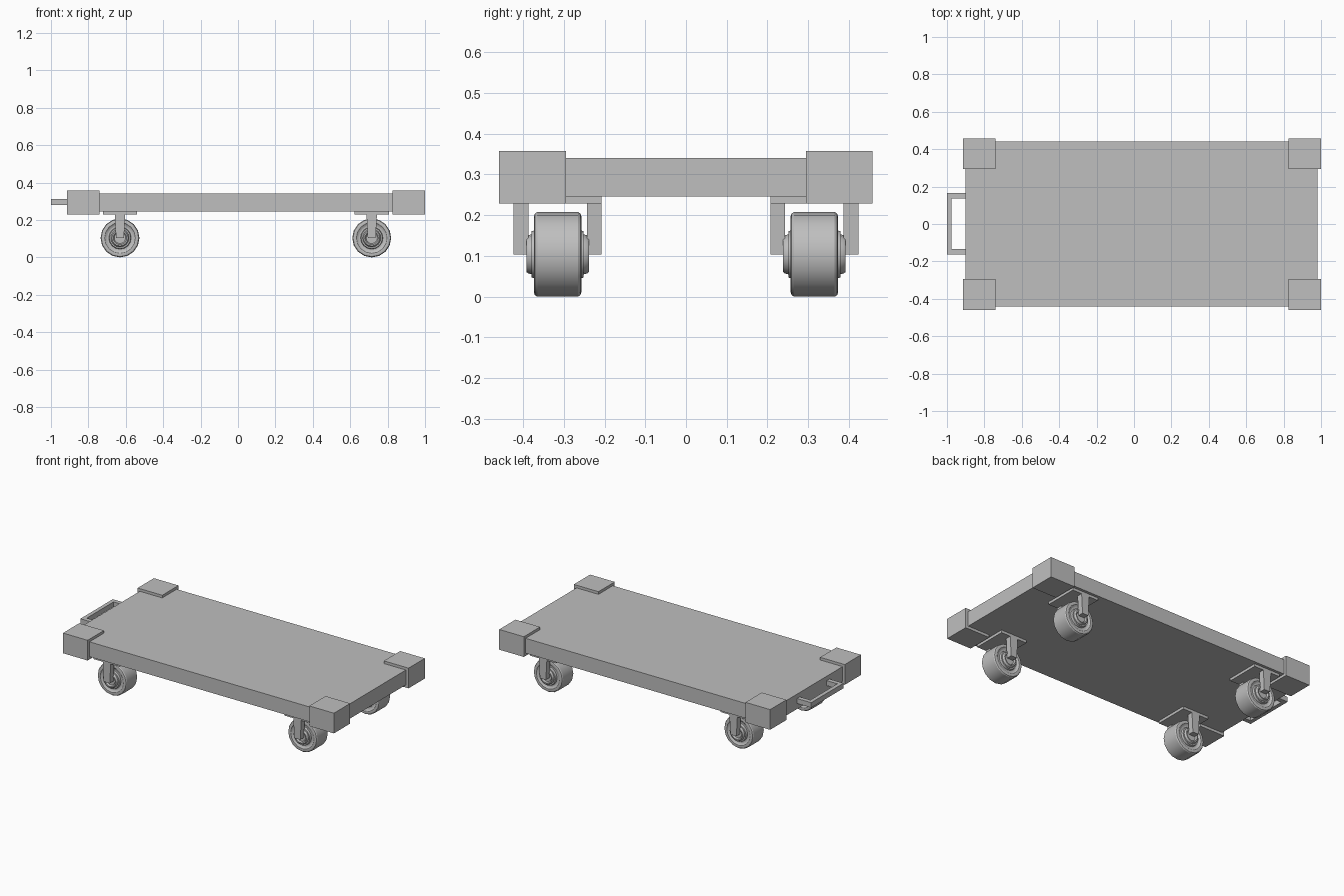
import bpy
import bmesh
import math
from mathutils import Vector

cube = bpy.data.objects.get("Cube")
if cube:
    bpy.data.objects.remove(cube, do_unlink=True)

GREY = (0.52, 0.52, 0.52, 1.0)
grey = bpy.data.materials.new("mid grey")
grey.use_nodes = True
grey.diffuse_color = GREY
grey.node_tree.nodes["Principled BSDF"].inputs["Base Color"].default_value = GREY


def add_object(name, bm):
    bmesh.ops.recalc_face_normals(bm, faces=bm.faces)
    mesh = bpy.data.meshes.new(name)
    bm.to_mesh(mesh)
    bm.free()
    mesh.materials.append(grey)
    obj = bpy.data.objects.new(name, mesh)
    bpy.context.collection.objects.link(obj)
    return obj


def box(name, low, high, taper=1.0):
    """Box between two corners; taper scales the x width of its bottom."""
    low, high = Vector(low), Vector(high)
    bm = bmesh.new()
    bmesh.ops.create_cube(bm, size=1)
    for v in bm.verts:
        if v.co.z < 0:
            v.co.x *= taper
    bmesh.ops.scale(bm, vec=high - low, verts=bm.verts)
    bmesh.ops.translate(bm, vec=(low + high) / 2, verts=bm.verts)
    add_object(name, bm)


def lathe(name, half_profile, centre, steps):
    """Turn a mirrored (offset, radius) profile around the y axis."""
    points = [(-y, r) for y, r in half_profile] + [(y, r) for y, r in reversed(half_profile)]
    bm = bmesh.new()
    verts = [bm.verts.new((0, y, r)) for y, r in points]
    edges = [bm.edges.new(pair) for pair in zip(verts, verts[1:])]
    bmesh.ops.spin(bm, geom=verts + edges, cent=(0, 0, 0), axis=(0, 1, 0),
                   angle=math.tau, steps=steps, use_duplicate=False)
    bmesh.ops.remove_doubles(bm, verts=bm.verts, dist=0.0005)
    bmesh.ops.translate(bm, vec=centre, verts=bm.verts)
    obj = add_object(name, bm)
    bpy.ops.object.select_all(action='DESELECT')
    obj.select_set(True)
    bpy.context.view_layer.objects.active = obj
    bpy.ops.object.shade_smooth_by_angle(angle=math.radians(30))


# Flat deck
box("deck", (-0.90, -0.44, 0.246), (0.98, 0.44, 0.341))

# Corner bumpers
for end, x in (("right", -0.915), ("left", 0.825)):
    for side, y in (("front", -0.459), ("back", 0.294)):
        box(f"{side}_{end}_bumper", (x, y, 0.229), (x + 0.174, y + 0.164, 0.358))

# Pull handle, one U-shaped bar
outline = [(-0.89, -0.162), (-1.0, -0.162), (-1.0, 0.165), (-0.89, 0.165),
           (-0.89, 0.137), (-0.975, 0.137), (-0.975, -0.134), (-0.89, -0.134)]
bm = bmesh.new()
face = bm.faces.new([bm.verts.new((x, y, 0.281)) for x, y in outline])
extruded = bmesh.ops.extrude_face_region(bm, geom=[face])["geom"]
bmesh.ops.translate(bm, vec=(0, 0, 0.032),
                    verts=[g for g in extruded if isinstance(g, bmesh.types.BMVert)])
add_object("pull_handle", bm)

# Casters: mounting plate, two fork legs, wheel with stepped hub
TYRE = [(0.05, 0.068), (0.053, 0.078), (0.057, 0.082), (0.058, 0.094),
        (0.056, 0.1), (0.05, 0.104)]
HUB = [(0.068, 0), (0.068, 0.03), (0.077, 0.036), (0.077, 0.043), (0.072, 0.047),
       (0.064, 0.049), (0.064, 0.057), (0.05, 0.06), (0.05, 0.07)]
for end, x in (("right", -0.631), ("left", 0.715)):
    for side, y in (("front", -0.315), ("back", 0.315)):
        name = f"{side}_{end}"
        box(name + "_caster_plate", (x - 0.092, y - 0.108, 0.229), (x + 0.092, y + 0.108, 0.248))
        for label, offset in (("front", -0.09), ("back", 0.09)):
            box(f"{name}_{label}_fork_leg", (x - 0.028, y + offset - 0.018, 0.104),
                (x + 0.028, y + offset + 0.018, 0.231), taper=0.75)
        lathe(name + "_tyre", TYRE, (x, y, 0.104), 16)
        lathe(name + "_hub", HUB, (x, y, 0.104), 16)
